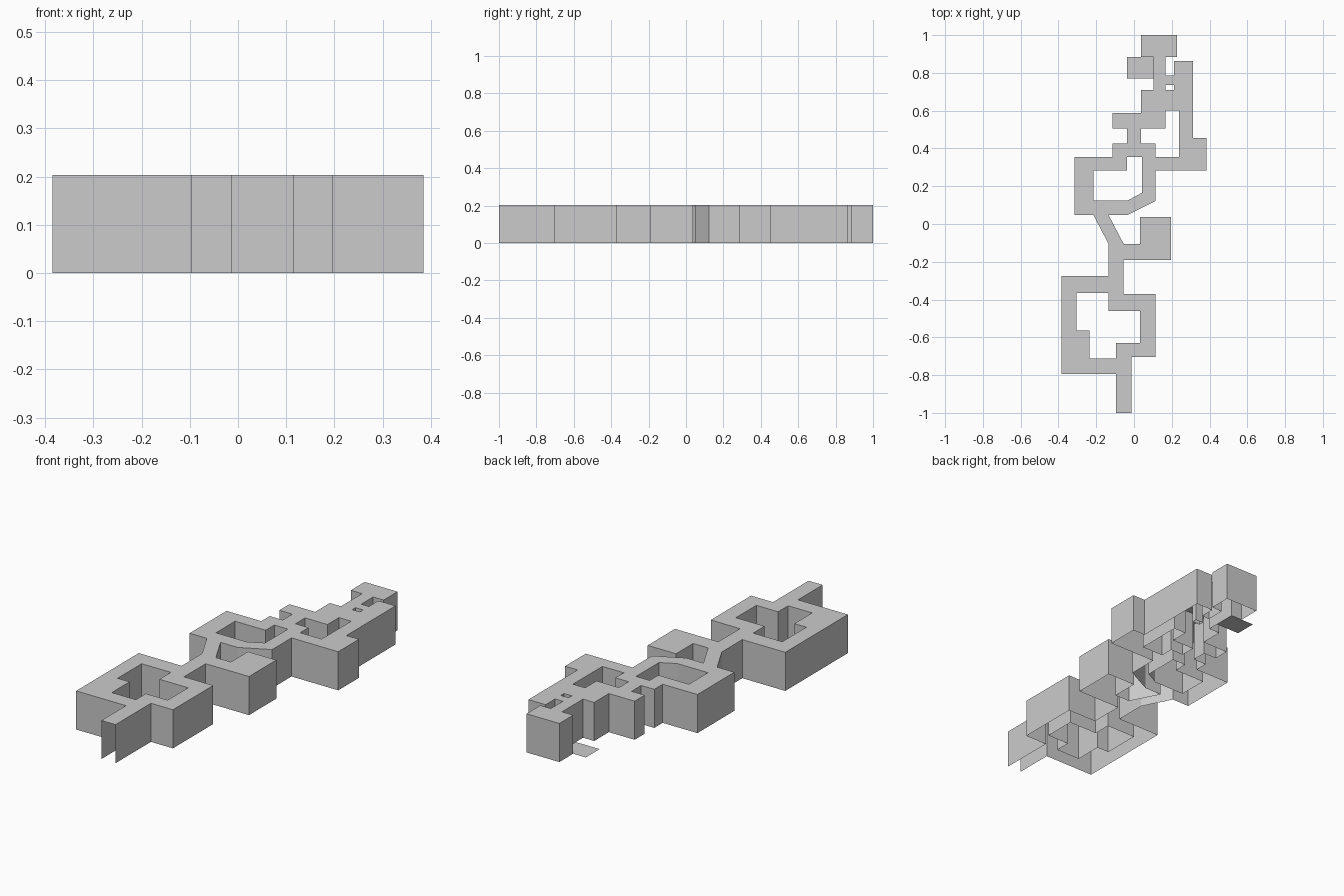
import bpy, bmesh

if "Cube" in bpy.data.objects:
    bpy.data.objects.remove(bpy.data.objects["Cube"])

H = 0.203  # wall height


def shell(name, outline, holes=(), open_edges=()):
    """Flat roof with walls dropped to the ground; the underside stays open.
    Outline runs counter-clockwise, holes clockwise; open_edges get no wall."""
    bm = bmesh.new()
    edges, walls = [], []
    for n, loop in enumerate([outline, *holes]):
        top = [bm.verts.new((x, y, H)) for x, y in loop]
        low = [bm.verts.new((x, y, 0)) for x, y in loop]
        for i in range(len(loop)):
            j = (i + 1) % len(loop)
            edges.append(bm.edges.new((top[i], top[j])))
            if n or i not in open_edges:
                walls.append((low[i], low[j], top[j], top[i]))
    roof = bmesh.ops.triangle_fill(bm, edges=edges, use_beauty=True,
                                   use_dissolve=False, normal=(0, 0, 1))
    for f in roof["geom"]:
        if isinstance(f, bmesh.types.BMFace):
            f.normal_update()
            if f.normal.z < 0:
                f.normal_flip()
    for w in walls:
        bm.faces.new(w)
    loose = [v for v in bm.verts if not v.link_faces]
    bmesh.ops.delete(bm, geom=loose, context='VERTS')
    mesh = bpy.data.meshes.new(name)
    bm.to_mesh(mesh)
    bm.free()
    obj = bpy.data.objects.new(name, mesh)
    bpy.context.collection.objects.link(obj)
    return obj


# South ring corridor with an open entrance at the front
shell("south_ring",
      [(-.095, -1), (-.013, -1), (-.013, -.705), (.115, -.705), (.115, -.37),
       (-.055, -.37), (-.055, -.275), (-.135, -.275), (-.385, -.275),
       (-.385, -.795), (-.095, -.795)],
      [[(-.305, -.365), (-.135, -.365), (-.135, -.46), (.032, -.46),
        (.032, -.63), (-.095, -.63), (-.095, -.713), (-.235, -.713),
        (-.235, -.565), (-.305, -.565)]],
      open_edges=(0, 6))

# Side room and slanted passage
shell("junction_room",
      [(-.135, -.275), (-.055, -.275), (-.055, -.19), (.197, -.19),
       (.197, .037), (.032, .037), (.032, -.105), (-.055, -.105),
       (-.135, .048), (-.215, .048), (-.135, -.105)],
      open_edges=(0, 8))

# Middle ring corridor
shell("middle_ring",
      [(-.315, .048), (-.215, .048), (-.135, .048), (-.035, .048),
       (.113, .122), (.113, .283), (.113, .355), (.113, .425), (.037, .425),
       (-.037, .425), (-.113, .425), (-.113, .355), (-.315, .355)],
      [[(-.215, .283), (-.037, .283), (-.037, .355), (.042, .355),
        (.042, .165), (-.035, .124), (-.215, .124)]],
      open_edges=(1, 5, 8))

# North wing: looped corridor and end room
shell("north_wing",
      [(.113, .283), (.385, .283), (.385, .455), (.312, .455), (.312, .864),
       (.212, .864), (.212, .785), (.167, .785), (.167, .885), (.228, .885),
       (.228, 1), (.037, 1), (.037, .885), (.102, .885), (.102, .71),
       (.037, .71), (.037, .588), (-.113, .588), (-.113, .505), (-.037, .505),
       (-.037, .425), (.037, .425), (.037, .505), (.167, .505), (.167, .6),
       (.238, .6), (.238, .355), (.113, .355)],
      [[(.167, .737), (.212, .737), (.212, .71), (.167, .71)]],
      open_edges=(20, 27))

# Loose floor plate beside the end room
plate = bpy.data.meshes.new("floor_plate")
plate.from_pydata([(-.037, .77, 0), (.102, .77, 0), (.102, .885, 0), (-.037, .885, 0)],
                  [], [(0, 1, 2, 3)])
bpy.context.collection.objects.link(bpy.data.objects.new("floor_plate", plate))
